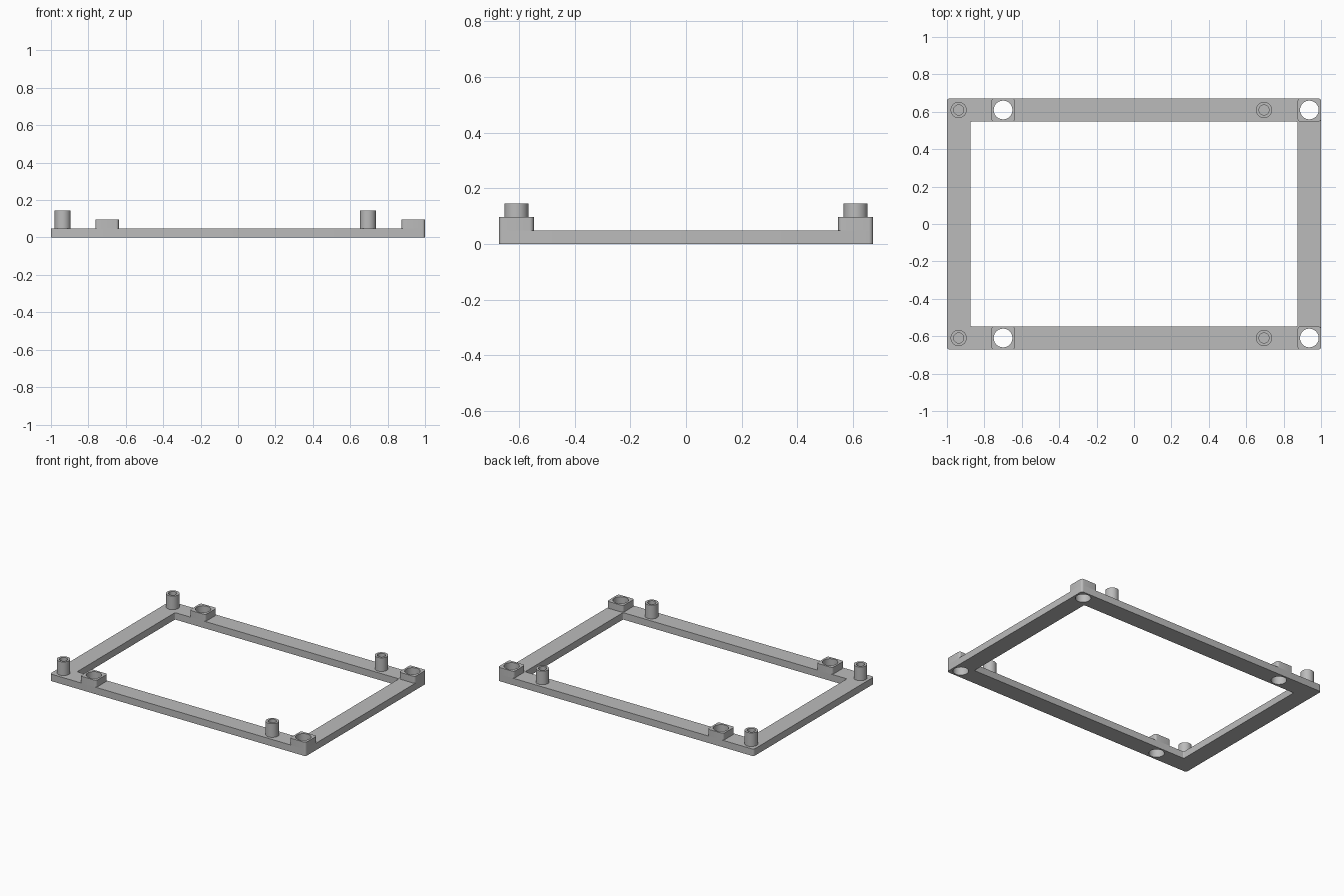
import bpy, bmesh
from math import sin, cos, pi

cube = bpy.data.objects.get("Cube")
if cube:
    bpy.data.objects.remove(cube, do_unlink=True)

grey = bpy.data.materials.new("plain grey")
grey.use_nodes = True
GREY = (0.5, 0.5, 0.5, 1)
grey.diffuse_color = GREY
grey.node_tree.nodes["Principled BSDF"].inputs["Base Color"].default_value = GREY

BASE_H, PAD_H, POST_H = 0.049, 0.097, 0.145
HALF_Y, RAIL, ROW_Y = 0.672, 0.125, 0.6095
HOLE_R, CORNER_R = 0.05, 0.015
PAD_X = (-0.7, 0.9375)
POST_X = (-0.9375, 0.695)


def circle(x, y, r, n=40):
    return [(x + r * cos(2 * pi * i / n), y + r * sin(2 * pi * i / n)) for i in range(n)]


def rounded_rect(x, y, hx, hy, r, steps=5):
    pts = []
    for q, (sx, sy) in enumerate([(1, 1), (-1, 1), (-1, -1), (1, -1)]):
        for i in range(steps + 1):
            a = pi / 2 * (q + i / steps)
            pts.append((x + sx * (hx - r) + r * cos(a), y + sy * (hy - r) + r * sin(a)))
    return pts


def finish(name, mesh):
    bm = bmesh.new()
    bm.from_mesh(mesh)
    bmesh.ops.remove_doubles(bm, verts=bm.verts, dist=1e-5)
    bmesh.ops.recalc_face_normals(bm, faces=bm.faces)
    bm.to_mesh(mesh)
    bm.free()
    mesh.materials.clear()
    mesh.materials.append(grey)
    obj = bpy.data.objects.new(name, mesh)
    bpy.context.collection.objects.link(obj)
    bpy.ops.object.select_all(action="DESELECT")
    obj.select_set(True)
    bpy.context.view_layer.objects.active = obj
    bpy.ops.object.shade_smooth_by_angle(angle=pi / 6)
    return obj


def plate(name, loops, z0, z1):
    """Extrude an outline with holes between two heights."""
    curve = bpy.data.curves.new(name, "CURVE")
    curve.dimensions = "2D"
    curve.fill_mode = "BOTH"
    curve.extrude = (z1 - z0) / 2
    for loop in loops:
        spline = curve.splines.new("POLY")
        spline.points.add(len(loop) - 1)
        for point, (x, y) in zip(spline.points, loop):
            point.co = (x, y, 0, 1)
        spline.use_cyclic_u = True
    helper = bpy.data.objects.new(name + "_outline", curve)
    bpy.context.collection.objects.link(helper)
    bpy.context.view_layer.update()
    graph = bpy.context.evaluated_depsgraph_get()
    mesh = bpy.data.meshes.new_from_object(helper.evaluated_get(graph))
    bpy.data.objects.remove(helper, do_unlink=True)
    bpy.data.curves.remove(curve)
    for v in mesh.vertices:
        v.co.z += (z0 + z1) / 2
    return finish(name, mesh)


def post(name, x, y):
    """Turn a hollow, blind-holed post."""
    profile = [(0.043, BASE_H), (0.043, POST_H), (0.027, POST_H), (0.027, BASE_H + 0.001)]
    bm = bmesh.new()
    rings = [[bm.verts.new((px, py, z)) for px, py in circle(x, y, r)] for r, z in profile]
    n = len(rings[0])
    for a, b in zip(rings, rings[1:]):
        for i in range(n):
            j = (i + 1) % n
            bm.faces.new((a[i], a[j], b[j], b[i]))
    bm.faces.new(rings[-1])
    bm.faces.new(rings[0][::-1])
    mesh = bpy.data.meshes.new(name)
    bm.to_mesh(mesh)
    bm.free()
    return finish(name, mesh)


# Rectangular frame with four through holes
holes = [circle(x, s * ROW_Y, HOLE_R) for x in PAD_X for s in (-1, 1)]
plate("frame", [rounded_rect(0, 0, 1, HALF_Y, CORNER_R),
                rounded_rect(0, 0, 1 - RAIL, HALF_Y - RAIL, 0.008)] + holes, 0, BASE_H)

# Raised pads around the holes, and hollow posts, on both long rails
for side, s in (("front", -1), ("back", 1)):
    for end, px, qx in zip(("right", "left"), PAD_X, POST_X):
        y = s * ROW_Y
        plate(f"{side}_{end}_pad", [rounded_rect(px, y, RAIL / 2, RAIL / 2, CORNER_R),
                                    circle(px, y, HOLE_R)], BASE_H, PAD_H)
        post(f"{side}_{end}_post", qx, y)
